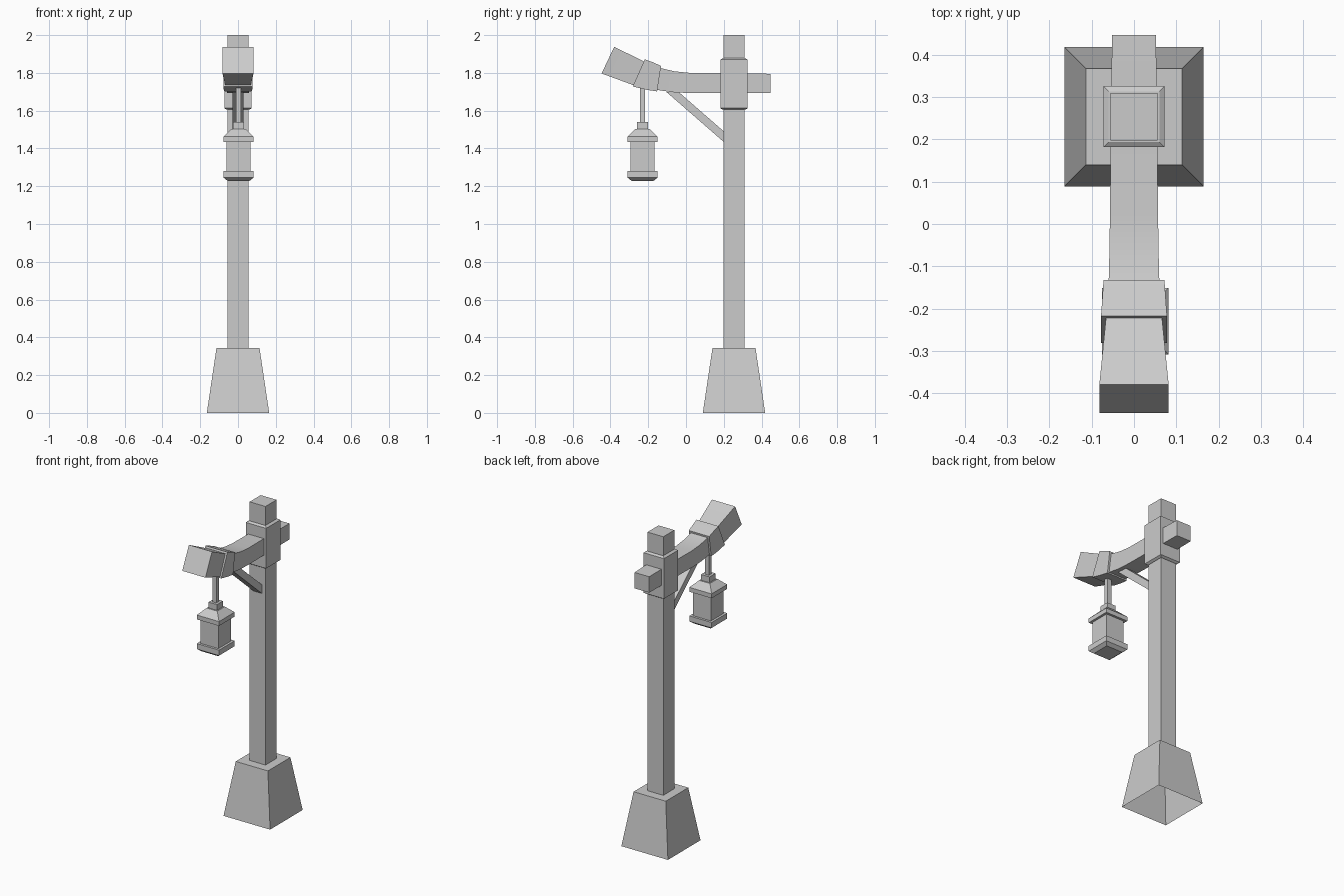
import bpy
import math

cube = bpy.data.objects.get("Cube")
if cube:
    bpy.data.objects.remove(cube, do_unlink=True)

GREY = (0.6, 0.6, 0.6, 1.0)
grey = bpy.data.materials.new("plain_grey")
grey.use_nodes = True
grey.diffuse_color = GREY
grey.node_tree.nodes["Principled BSDF"].inputs["Base Color"].default_value = GREY

POST_Y = 0.254
LAMP_X, LAMP_Y = 0.003, -0.23


def loft(name, rings, cap_start=True, cap_end=True):
    """Skin a run of four-cornered rings into one part."""
    verts = [p for ring in rings for p in ring]
    faces = []
    for r in range(len(rings) - 1):
        a, b = 4 * r, 4 * r + 4
        for i in range(4):
            j = (i + 1) % 4
            faces.append((a + i, a + j, b + j, b + i))
    if cap_start:
        faces.append((3, 2, 1, 0))
    if cap_end:
        n = len(verts)
        faces.append((n - 4, n - 3, n - 2, n - 1))
    mesh = bpy.data.meshes.new(name)
    mesh.from_pydata(verts, [], faces)
    mesh.materials.append(grey)
    obj = bpy.data.objects.new(name, mesh)
    bpy.context.collection.objects.link(obj)
    return obj


def stack(name, x, y, levels, **caps):
    """Square column described by (height, half width) levels."""
    rings = [[(x - h, y - h, z), (x + h, y - h, z), (x + h, y + h, z), (x - h, y + h, z)]
             for z, h in levels]
    return loft(name, rings, **caps)


def beam(name, sections):
    """Bar running towards -y: (top y, top z, bottom y, bottom z, half width)."""
    rings = [[(-h, by, bz), (h, by, bz), (h, ty, tz), (-h, ty, tz)]
             for ty, tz, by, bz, h in sections]
    return loft(name, rings)


def smooth(obj, degrees):
    bpy.ops.object.select_all(action="DESELECT")
    obj.select_set(True)
    bpy.context.view_layer.objects.active = obj
    bpy.ops.object.shade_smooth_by_angle(angle=math.radians(degrees))


# Base (open underneath), post and collar
stack("base", 0, POST_Y, [(0, 0.165), (0.343, 0.114)], cap_start=False)
stack("post", 0, POST_Y, [(0.343, 0.056), (2.0, 0.056)])
stack("collar", 0, POST_Y, [(1.605, 0.06), (1.613, 0.072), (1.87, 0.072), (1.878, 0.06)])

# Curved arm, passing through the collar to a short stub at the back
arm = beam("arm", [
    (0.447, 1.795, 0.447, 1.693, 0.052),
    (0.2, 1.80, 0.2, 1.693, 0.055),
    (0.02, 1.80, 0.02, 1.693, 0.057),
    (-0.06, 1.808, -0.075, 1.698, 0.058),
    (-0.137, 1.826, -0.153, 1.71, 0.06),
    (-0.23, 1.864, -0.265, 1.73, 0.067),
    (-0.38, 1.938, -0.447, 1.797, 0.082),
])
smooth(arm, 35)

# Band wrapped round the arm above the lantern
band = beam("arm_band", [
    (-0.132, 1.837, -0.153, 1.702, 0.072),
    (-0.175, 1.856, -0.205, 1.71, 0.075),
    (-0.218, 1.872, -0.282, 1.728, 0.078),
])
smooth(band, 35)

# Diagonal brace from post to arm
beam("brace", [
    (0.205, 1.486, 0.205, 1.43, 0.03),
    (-0.04, 1.70, -0.105, 1.70, 0.03),
])

# Hanging lantern
stack("lantern_rod", LAMP_X, LAMP_Y, [(1.53, 0.014), (1.73, 0.014)])
stack("lantern_cap_block", LAMP_X, LAMP_Y, [(1.495, 0.03), (1.54, 0.03)])
stack("lantern_roof", LAMP_X, LAMP_Y,
      [(1.435, 0.079), (1.463, 0.079), (1.468, 0.074), (1.503, 0.038)])
stack("lantern_body", LAMP_X, LAMP_Y, [(1.275, 0.064), (1.44, 0.064)])
stack("lantern_tray", LAMP_X, LAMP_Y,
      [(1.228, 0.058), (1.245, 0.079), (1.28, 0.079)])
